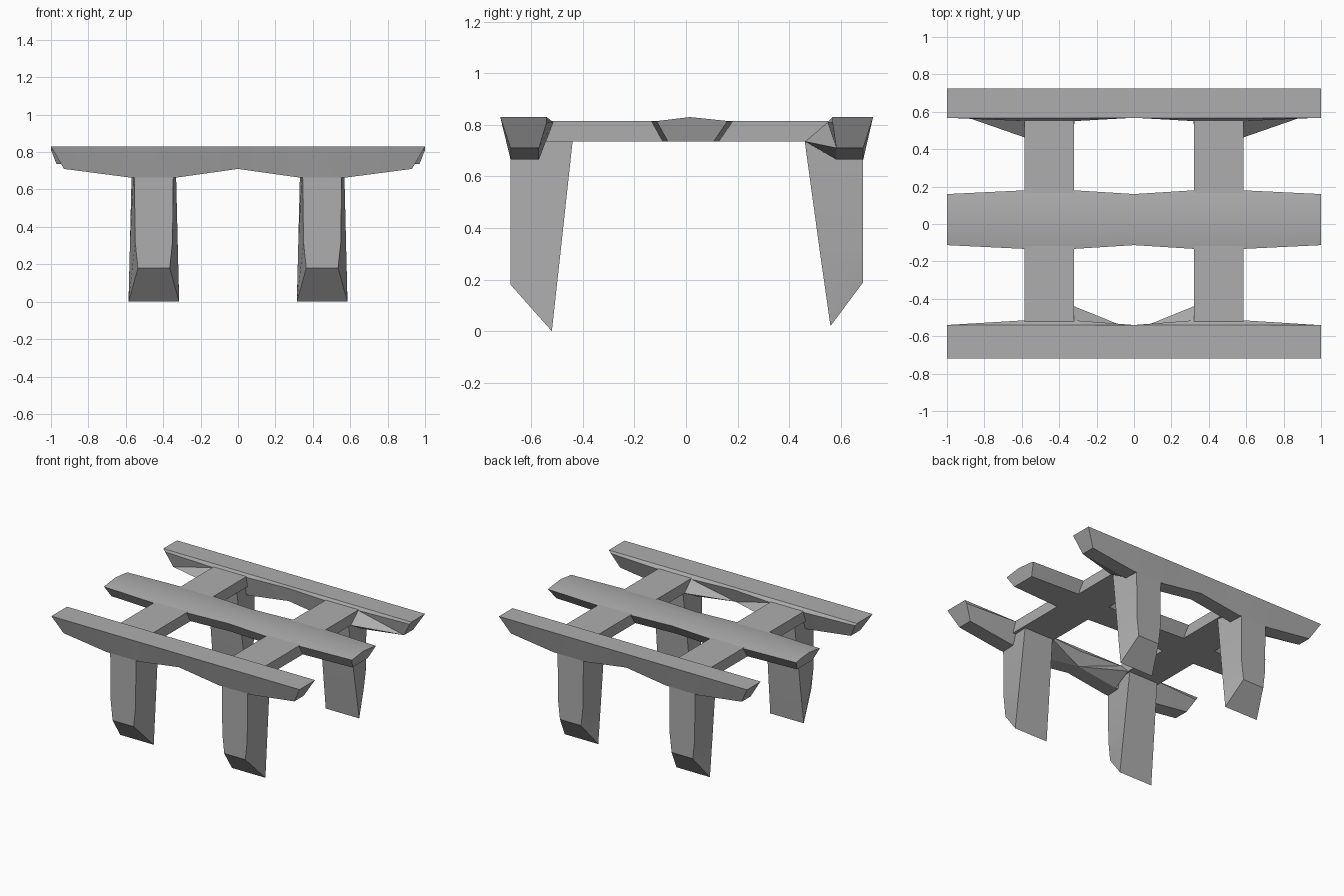
import bpy, bmesh, math

if "Cube" in bpy.data.objects:
    bpy.data.objects.remove(bpy.data.objects["Cube"])

GREY = (0.42, 0.42, 0.42, 1)
mat = bpy.data.materials.new("plain grey")
mat.use_nodes = True
mat.diffuse_color = GREY
mat.node_tree.nodes["Principled BSDF"].inputs["Base Color"].default_value = GREY


def finish(name, bm):
    bmesh.ops.recalc_face_normals(bm, faces=bm.faces)
    mesh = bpy.data.meshes.new(name)
    bm.to_mesh(mesh)
    bm.free()
    mesh.materials.append(mat)
    ob = bpy.data.objects.new(name, mesh)
    bpy.context.collection.objects.link(ob)
    bpy.ops.object.select_all(action="DESELECT")
    ob.select_set(True)
    bpy.context.view_layer.objects.active = ob
    bpy.ops.object.shade_smooth_by_angle(angle=math.radians(25))


def loft(name, rings):
    """Skin a row of equal rings and cap both ends."""
    bm = bmesh.new()
    rows = [[bm.verts.new(p) for p in ring] for ring in rings]
    n = len(rows[0])
    for a, b in zip(rows, rows[1:]):
        for i in range(n):
            j = (i + 1) % n
            bm.faces.new((a[i], a[j], b[j], b[i]))
    bm.faces.new(rows[0])
    bm.faces.new(rows[-1])
    finish(name, bm)


def hull(name, points):
    bm = bmesh.new()
    verts = [bm.verts.new(p) for p in points]
    bmesh.ops.convex_hull(bm, input=verts)
    finish(name, bm)


LEG_IN, LEG_OUT, LEG_MID = 0.32, 0.585, 0.45
STATIONS = (-1, -LEG_OUT, -LEG_IN, 0, LEG_IN, LEG_OUT, 1)


# Long outer rails: tapered section, sagging at the legs, ends cut back
def rail(name, outer, inner, bulge, low_outer, low_inner):
    rings = []
    for x in STATIONS:
        at_leg = abs(x) in (LEG_IN, LEG_OUT)
        low = 0.665 if at_leg else 0.71
        cut = 0.93 if abs(x) == 1 else 1
        lip = 0.985 if abs(x) == 1 else 1
        rings.append([(x, outer, 0.83), (x, inner, 0.83),
                      (x * lip, bulge if at_leg else inner, 0.81),
                      (x * cut, low_inner, low), (x * cut, low_outer, low)])
    loft(name, rings)


rail("front_rail", -0.72, -0.54, -0.515, -0.68, -0.57)
rail("back_rail", 0.725, 0.568, 0.55, 0.687, 0.583)

# Centre beam with a crowned top, flaring where the crossbeams meet it
rings = []
for x in STATIONS:
    flare = 0.02 if abs(x) in (LEG_IN, LEG_OUT) else 0
    cut = 0.97 if abs(x) == 1 else 1
    rings.append([(x, -0.113 - flare, 0.812), (x, -0.1, 0.816), (x, 0.015, 0.83),
                  (x, 0.15, 0.816), (x, 0.16 + flare, 0.812),
                  (x * cut, 0.107 + flare, 0.735), (x * cut, -0.07 - flare, 0.735)])
loft("centre_beam", rings)


# Legs: wide inner face, narrower outer face, chisel foot
def leg(name, sx, sy, rows):
    rings = []
    for y_in, z_in, w_in, y_out, z_out, w_out in rows:
        c = sx * LEG_MID
        rings.append([(c - w_in, sy * y_in, z_in), (c + w_in, sy * y_in, z_in),
                      (c + w_out, sy * y_out, z_out), (c - w_out, sy * y_out, z_out)])
    loft(name, rings)


front_rows = [(0.437, 0.76, 0.117, 0.68, 0.76, 0.105),
              (0.487, 0.30, 0.128, 0.68, 0.32, 0.1),
              (0.52, 0.0, 0.135, 0.68, 0.18, 0.085)]
back_rows = [(0.457, 0.76, 0.117, 0.687, 0.76, 0.105),
             (0.52, 0.30, 0.128, 0.687, 0.32, 0.1),
             (0.56, 0.02, 0.135, 0.687, 0.19, 0.085)]

for sx, side in ((1, "left"), (-1, "right")):
    leg("front_" + side + "_leg", sx, -1, front_rows)
    leg("back_" + side + "_leg", sx, 1, back_rows)
    # Crossbeam joining both rails
    hull(side + "_crossbeam", [(sx * x, y, z) for x in (LEG_IN, LEG_OUT)
                               for y in (-0.56, 0.59) for z in (0.735, 0.814)])
    # Braces: inside the front legs, outside the back legs
    hull("front_" + side + "_brace",
         [(sx * LEG_IN, -0.44, 0.735), (sx * LEG_IN, -0.515, 0.81),
          (sx * LEG_IN, -0.57, 0.665), (0, -0.57, 0.71)])
    hull("back_" + side + "_brace",
         [(sx * LEG_OUT, 0.463, 0.735), (sx * LEG_OUT, 0.55, 0.81),
          (sx * LEG_OUT, 0.583, 0.665), (sx * 0.93, 0.583, 0.71)])
